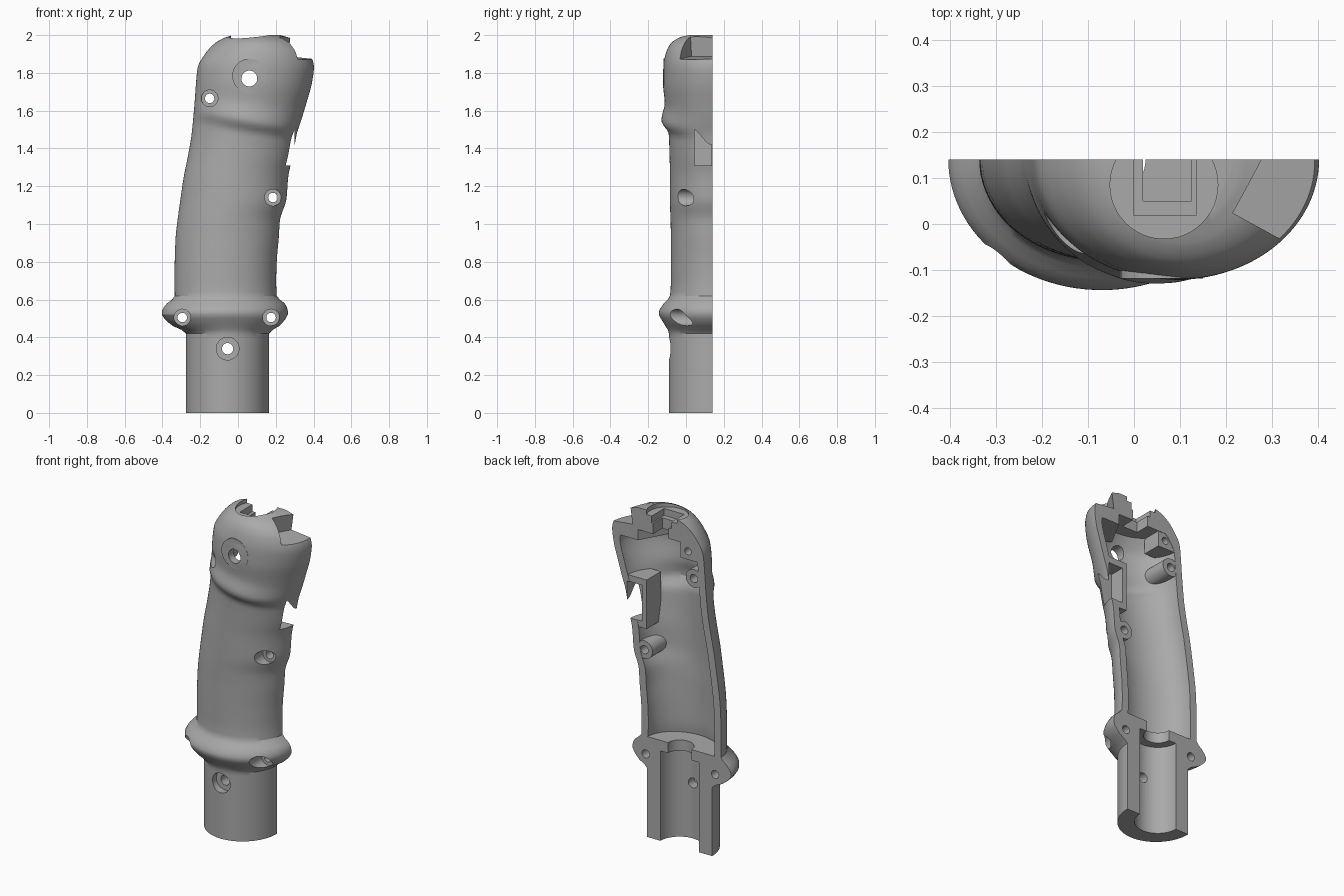
import bpy, bmesh, math
from mathutils import Matrix, Vector

if "Cube" in bpy.data.objects:
    bpy.data.objects.remove(bpy.data.objects["Cube"])

SPLIT = 0.14  # the flat parting plane of the half shell

# height, right-side edge x, left-side edge x, front y
PROFILE = [
    (0, -.275, .165, -.09), (.42, -.275, .165, -.09), (.47, -.36, .23, -.115),
    (.53, -.405, .265, -.145), (.57, -.385, .255, -.125), (.62, -.335, .205, -.085),
    (.7, -.336, .202, -.08), (.8, -.335, .205, -.08), (.93, -.33, .216, -.08),
    (1.02, -.32, .222, -.082), (1.13, -.305, .256, -.085), (1.25, -.287, .266, -.085),
    (1.36, -.265, .29, -.087), (1.48, -.245, .312, -.092), (1.55, -.238, .335, -.13),
    (1.64, -.23, .362, -.113), (1.75, -.222, .392, -.122), (1.83, -.213, .402, -.12),
    (1.9, -.175, .382, -.108), (1.95, -.13, .34, -.085), (1.98, -.085, .29, -.05),
    (2, -.03, .225, .0)]


def sample(z, column):
    """Monotone cubic interpolation of one profile column."""
    z = min(max(z, 0), 2)
    pts = [(row[0], row[column]) for row in PROFILE]
    sec = [(b[1] - a[1]) / (b[0] - a[0]) for a, b in zip(pts, pts[1:])]

    def slope(i):
        if i in (0, len(sec)):
            return sec[min(i, len(sec) - 1)]
        a, b = sec[i - 1], sec[i]
        return 2 * a * b / (a + b) if a * b > 0 else 0

    i = next(k for k in range(len(sec)) if z <= pts[k + 1][0])
    h = pts[i + 1][0] - pts[i][0]
    t = (z - pts[i][0]) / h
    return ((1 + 2 * t) * (1 - t) ** 2 * pts[i][1] + t * (1 - t) ** 2 * h * slope(i)
            + t * t * (3 - 2 * t) * pts[i + 1][1] + t * t * (t - 1) * h * slope(i + 1))


def new_object(name, bm):
    bmesh.ops.recalc_face_normals(bm, faces=bm.faces)
    mesh = bpy.data.meshes.new(name)
    bm.to_mesh(mesh)
    bm.free()
    obj = bpy.data.objects.new(name, mesh)
    bpy.context.collection.objects.link(obj)
    return obj


def loft(name, heights, wall=lambda z: 0, back=None, sides=56):
    """Stack half-oval sections, optionally shrunk by a wall thickness."""
    bm = bmesh.new()
    rings = []
    for z in heights:
        x0, x1, t = sample(z, 1) + wall(z), sample(z, 2) - wall(z), wall(z)
        mid, half = (x0 + x1) / 2, (x1 - x0) / 2
        ring = []
        for k in range(sides + 1):
            a = math.pi * k / sides
            x = mid + half * math.cos(a)
            # the thumb ridge slants across the grip
            slant = .2 * (x - mid) * max(0, 1 - abs(z - 1.55) / .25)
            depth = SPLIT - sample(z + slant, 3) - t
            ring.append(bm.verts.new((x, SPLIT - depth * math.sin(a), z)))
        if back:
            ring += [bm.verts.new((x0, back, z)), bm.verts.new((x1, back, z))]
        rings.append(ring)
    for low, high in zip(rings, rings[1:]):
        for k in range(len(low)):
            n = (k + 1) % len(low)
            bm.faces.new((low[k], low[n], high[n], high[k]))
    bm.faces.new(rings[0])
    bm.faces.new(rings[-1])
    return new_object(name, bm)


def rod(start, end, radius, sides=32):
    """Cylinder between two points."""
    start, end = Vector(start), Vector(end)
    axis = end - start
    bm = bmesh.new()
    bmesh.ops.create_cone(
        bm, cap_ends=True, segments=sides, radius1=radius, radius2=radius, depth=axis.length,
        matrix=Matrix.Translation((start + end) / 2) @ axis.to_track_quat('Z', 'Y').to_matrix().to_4x4())
    return new_object("rod", bm)


def box(x, y, z, turn=None):
    """Box from three ranges, optionally transformed."""
    bm = bmesh.new()
    bmesh.ops.create_cube(bm, size=1)
    for v in bm.verts:
        v.co = [(r[0] + r[1]) / 2 + c * (r[1] - r[0]) for r, c in zip((x, y, z), v.co)]
    if turn:
        bm.transform(turn)
    return new_object("box", bm)


def combine(target, operation, tools):
    """Apply a boolean with each tool, then discard the tool."""
    bpy.context.view_layer.objects.active = target
    for tool in tools:
        mod = target.modifiers.new("cut", 'BOOLEAN')
        mod.operation, mod.solver, mod.object = operation, 'EXACT', tool
        bpy.ops.object.modifier_apply(modifier=mod.name)
        bpy.data.objects.remove(tool)


def bore(x, z, y0, y1, radius):
    return rod((x, y0, z), (x, y1, z), radius)


# outer body of the grip
levels = [0, .2, .4] + [.42 + .02 * i for i in range(74)]
levels += [1.91, 1.925, 1.94, 1.95, 1.96, 1.97, 1.98, 1.985, 1.99, 1.995, 2]
grip = loft("grip_half_shell", levels)
combine(grip, 'UNION', [bore(.06, 1.785, .02, -.118, .09)])

# hollow inside, leaving bosses and housings standing
hollow = loft("hollow", [.615 + .025 * i for i in range(51)],
              lambda z: .045 + max(0, z - 1.78) * .5, back=.25)
FLUSH = SPLIT - .002
SCREWS = [(.185, 1.14), (-.15, 1.665)]
combine(hollow, 'DIFFERENCE', [bore(x, z, -.2, FLUSH, .055) for x, z in SCREWS] + [
    box((.17, .45), (.0, FLUSH), (1.27, 1.57)),
    box((-.3, -.06), (.02, FLUSH), (1.77, 1.87)),
    box((.17, .5), (-.08, .3), (1.8, 1.95),
        Matrix.Translation((.25, .08, 0)) @ Matrix.Rotation(-.5, 4, 'Z') @ Matrix.Translation((-.22, -.08, 0)))])
combine(grip, 'DIFFERENCE', [hollow])

# cable bore through the mounting tube
combine(grip, 'DIFFERENCE', [
    rod((-.055, SPLIT, -.1), (-.055, SPLIT, .55), .13, 48),
    rod((-.055, SPLIT, .4), (-.055, SPLIT, .7), .08, 48)])

# screw holes with counterbores
holes = []
for x, z in SCREWS + [(-.295, .505), (.175, .505)]:
    holes += [bore(x, z, -.3, .04, .044), bore(x, z, -.3, .3, .025)]
holes += [bore(-.055, .34, -.3, -.045, .06), bore(-.055, .34, -.3, .1, .03)]
holes += [bore(.06, 1.77, -.3, .1, .042), bore(-.11, 1.82, .06, .3, .022)]
combine(grip, 'DIFFERENCE', holes)

# trigger pocket, top button seat and well, angled side notch
notch_turn = Matrix.Translation((.26, .13, 1.9)) @ Matrix.Rotation(-.5, 4, 'Z')
combine(grip, 'DIFFERENCE', [
    box((.2, .3), (.045, .3), (1.31, 1.53)),
    rod((.065, .085, 1.972), (.065, .085, 2.1), .117, 48),
    box((0, .135), (.018, .3), (1.93, 2.1)),
    box((.02, .125), (.05, .3), (1.75, 2.1)),
    box((.0, .4), (-.115, .25), (-.012, .3), notch_turn @ Matrix.Rotation(.12, 4, 'Y'))])

# plain grey plastic
grey = bpy.data.materials.new("grey_plastic")
grey.use_nodes = True
colour = (.4, .4, .4, 1)
grey.diffuse_color = colour
grey.node_tree.nodes["Principled BSDF"].inputs["Base Color"].default_value = colour
grip.data.materials.clear()
grip.data.materials.append(grey)
for face in grip.data.polygons:
    face.material_index = 0

bpy.ops.object.select_all(action='DESELECT')
grip.select_set(True)
bpy.context.view_layer.objects.active = grip
bpy.ops.object.shade_smooth_by_angle(angle=math.radians(30))
